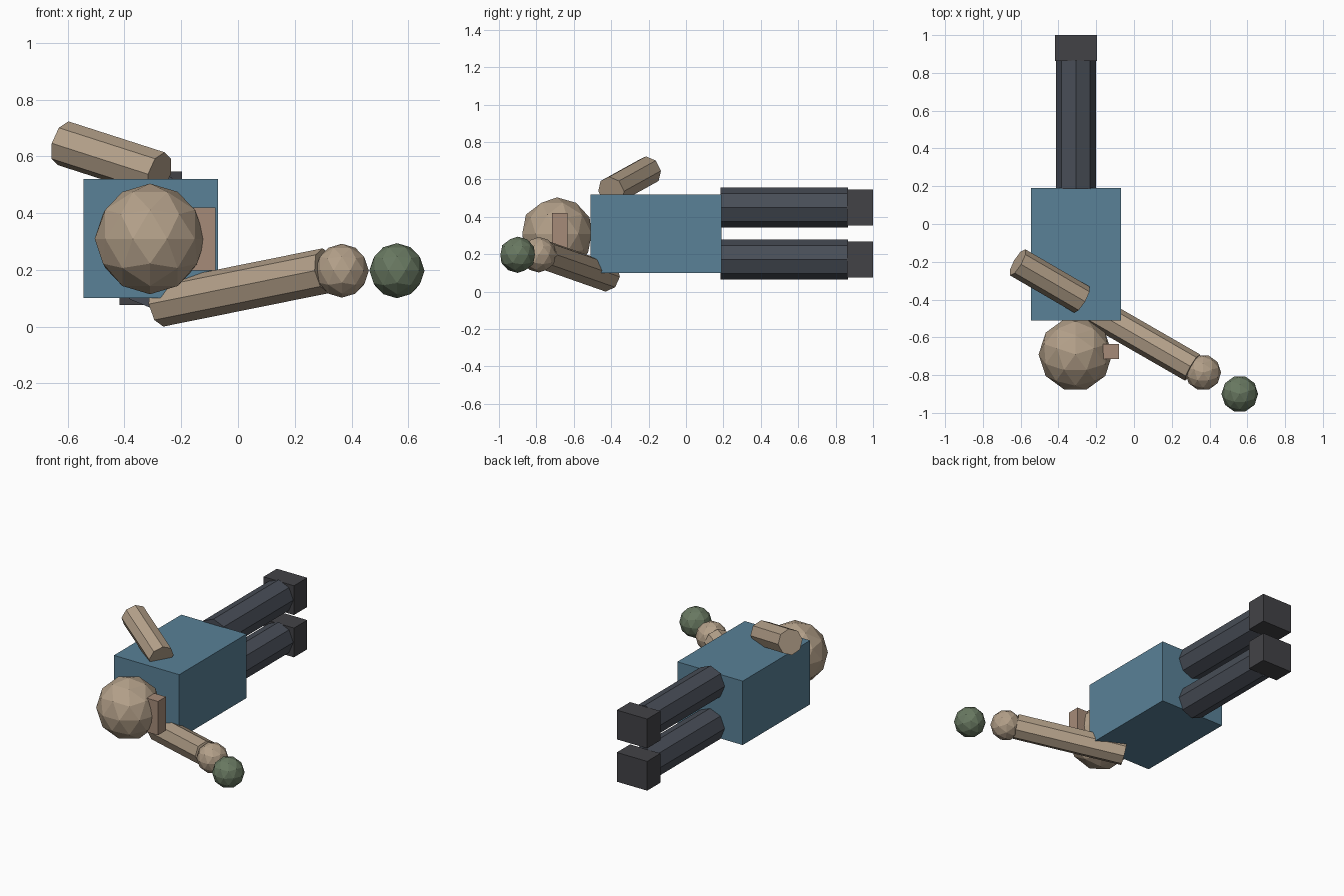
import bpy
import math
from mathutils import Vector

if "Cube" in bpy.data.objects:
    bpy.data.objects.remove(bpy.data.objects["Cube"])


def material(name, rgb):
    m = bpy.data.materials.new(name)
    m.diffuse_color = (*rgb, 1)
    m.use_nodes = True
    m.node_tree.nodes["Principled BSDF"].inputs["Base Color"].default_value = m.diffuse_color
    return m


skin = material("skin", (0.45, 0.35, 0.25))
nose_skin = material("nose_skin", (0.38, 0.26, 0.19))
shirt = material("shirt", (0.10, 0.22, 0.31))
trousers = material("trousers", (0.065, 0.075, 0.095))
shoes = material("shoes", (0.055, 0.055, 0.062))
green = material("green", (0.14, 0.19, 0.12))


def finish(name, mat):
    ob = bpy.context.object
    ob.name = name
    ob.data.materials.append(mat)
    return ob


def box(name, lo, hi, mat):
    lo, hi = Vector(lo), Vector(hi)
    bpy.ops.mesh.primitive_cube_add(size=1, location=(lo + hi) / 2)
    ob = finish(name, mat)
    ob.scale = hi - lo
    return ob


def ball(name, centre, radius, mat):
    bpy.ops.mesh.primitive_ico_sphere_add(
        subdivisions=2, radius=radius, location=centre,
        rotation=(0, 0, math.pi / 2))
    return finish(name, mat)


def limb(name, start, end, radius, mat):
    # eight-sided rod with one corner facing up
    start, end = Vector(start), Vector(end)
    d = end - start
    bpy.ops.mesh.primitive_cylinder_add(
        vertices=8, radius=radius, depth=d.length,
        location=(start + end) / 2,
        rotation=d.to_track_quat('Z', 'Y').to_euler())
    return finish(name, mat)


# body lying on its side
box("torso", (-0.545, -0.51, 0.10), (-0.07, 0.19, 0.52), shirt)

# head with a block nose
ball("head", (-0.31, -0.69, 0.309), 0.195, skin)
box("nose", (-0.165, -0.716, 0.198), (-0.08, -0.634, 0.42), nose_skin)

# legs and feet, one above the other
for side, z in (("lower", 0.172), ("upper", 0.45)):
    limb(side + "_leg", (-0.308, 0.185, z), (-0.308, 0.865, z), 0.106, trousers)
    box(side + "_foot", (-0.418, 0.862, z - 0.096),
        (-0.197, 1.0, z + 0.096), shoes)

# arms
limb("upper_arm", (-0.277, -0.40, 0.537), (-0.616, -0.203, 0.646), 0.08, skin)
limb("reaching_arm", (-0.275, -0.423, 0.079), (0.31, -0.76, 0.197), 0.08, skin)

# hand and the ball just out of reach
ball("hand", (0.366, -0.787, 0.197), 0.095, skin)
ball("green_ball", (0.56, -0.90, 0.197), 0.097, green)
